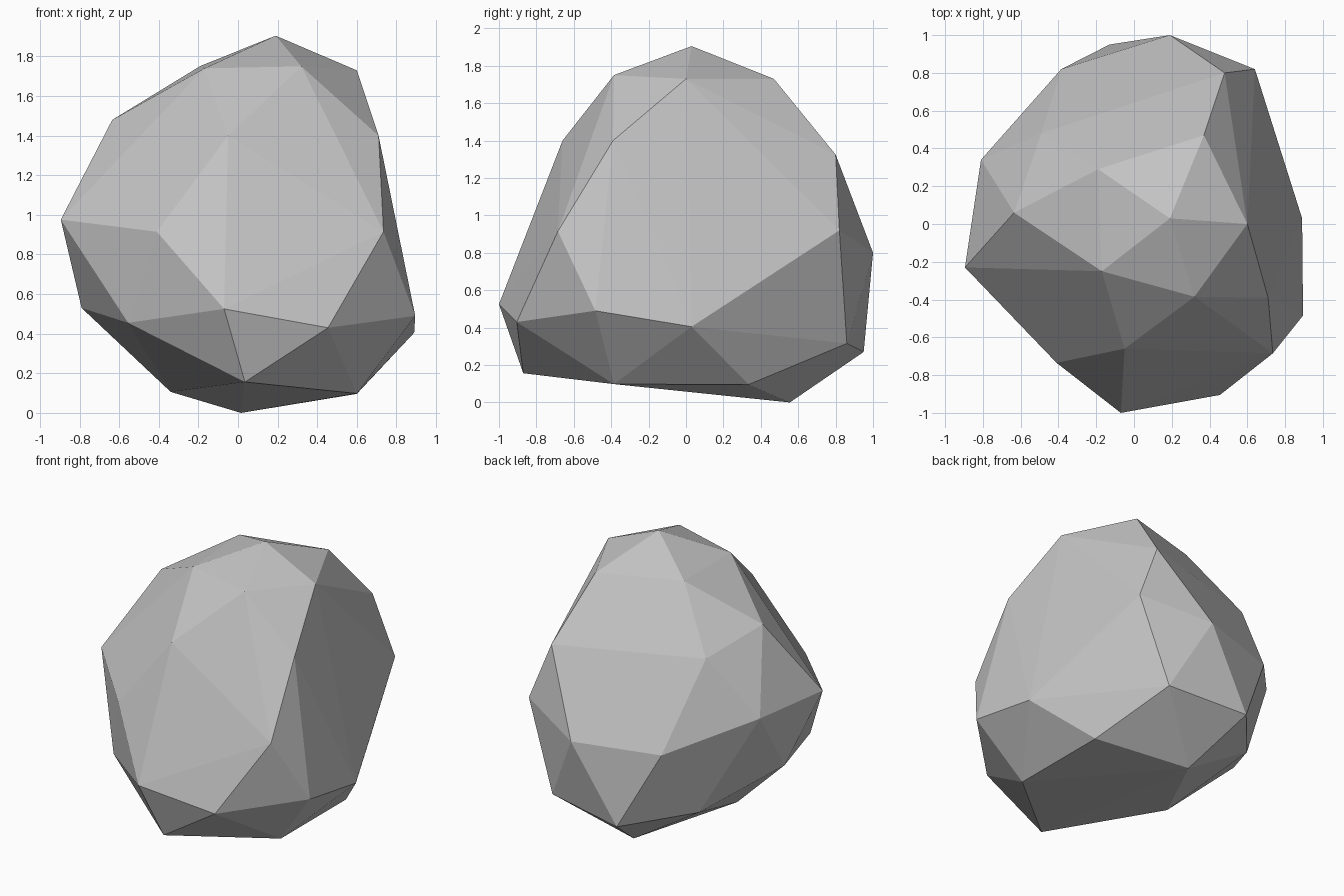
import bpy, bmesh, math

# Corner points of the faceted boulder, grouped in height bands
corners = [
    # top
    (.19, .03, 1.905), (.60, 0, 1.73), (.37, .47, 1.73), (.32, -.385, 1.75),
    (-.17, -.25, 1.74), (-.19, .29, 1.752),
    # shoulder
    (.71, -.39, 1.40), (-.05, -.66, 1.40), (-.635, .06, 1.48),
    (-.49, .48, 1.36), (.48, .80, 1.325),
    # waist
    (.735, -.685, .915), (-.41, -.735, .915), (-.895, -.23, .976),
    (-.81, .34, .975), (-.385, .82, .787), (.19, 1.0, .80), (.64, .82, .92),
    # lower band
    (.895, -.485, .49), (.89, .03, .405), (-.07, -1.0, .525), (.455, -.905, .43),
    (-.555, -.58, .455), (-.79, .04, .53), (-.48, .54, .308),
    (-.13, .95, .27), (.43, .86, .315),
    # base
    (.60, -.385, .098), (.60, .335, .096), (.035, -.87, .156),
    (-.34, -.08, .106), (.015, .555, 0),
]

# Wrap the corners in a convex skin and merge the nearly coplanar triangles
bm = bmesh.new()
for c in corners:
    bm.verts.new(c)
bmesh.ops.convex_hull(bm, input=bm.verts[:])
loose = [v for v in bm.verts if not v.link_faces]
bmesh.ops.delete(bm, geom=loose, context='VERTS')
bmesh.ops.dissolve_limit(bm, angle_limit=math.radians(2.5),
                         verts=bm.verts[:], edges=bm.edges[:])
bmesh.ops.recalc_face_normals(bm, faces=bm.faces[:])

mesh = bpy.data.meshes.new("boulder")
bm.to_mesh(mesh)
bm.free()

# Plain stone grey
stone = bpy.data.materials.new("stone grey")
stone.diffuse_color = (.55, .55, .55, 1)
mesh.materials.append(stone)

boulder = bpy.data.objects.new("boulder", mesh)
bpy.context.collection.objects.link(boulder)
